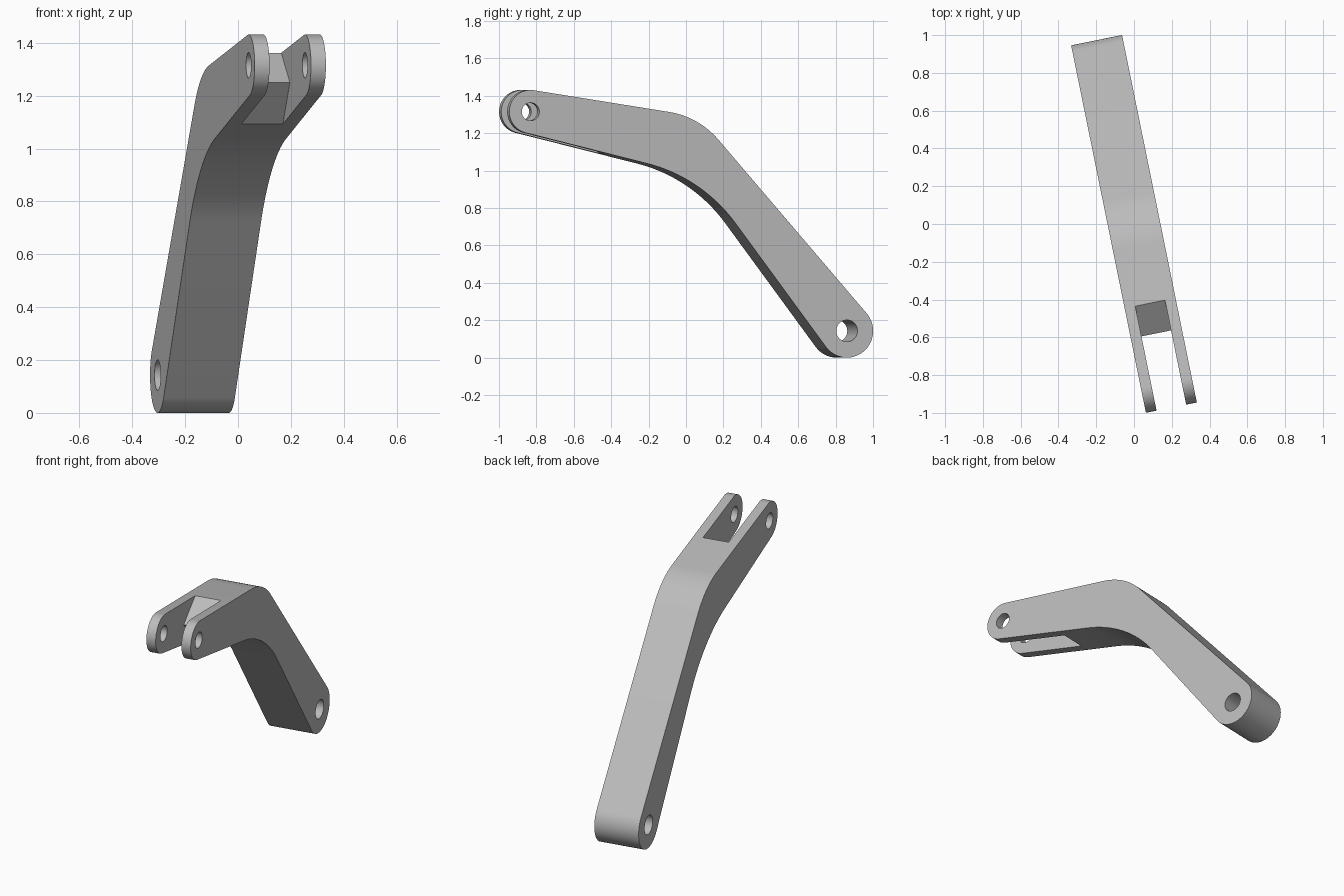
import bpy, bmesh, math
from mathutils import Vector, Matrix

cube = bpy.data.objects.get("Cube")
if cube:
    bpy.data.objects.remove(cube, do_unlink=True)

HALF_WIDTH = 0.1375
SLOT_HALF = 0.08
YAW = Matrix.Rotation(math.radians(11.5), 4, 'Z')

grey = bpy.data.materials.new("plain grey")
grey.use_nodes = True
grey.diffuse_color = (0.5, 0.5, 0.5, 1)
grey.node_tree.nodes["Principled BSDF"].inputs["Base Color"].default_value = (0.5, 0.5, 0.5, 1)


def arc(c, r, a0, a1, n):
    return [c + r * Vector((math.cos(a0 + (a1 - a0) * i / n),
                            math.sin(a0 + (a1 - a0) * i / n))) for i in range(n + 1)]


def tangent_angle(p, c, r, side):
    """Angle on the circle where the tangent line from p touches it."""
    d = p - c
    return math.atan2(d.y, d.x) + side * math.acos(r / d.length)


def on_circle(c, r, a):
    return c + r * Vector((math.cos(a), math.sin(a)))


def fillet(prev, corner, nxt, r, n=24):
    a, b = (prev - corner).normalized(), (nxt - corner).normalized()
    half = a.angle(b) / 2
    centre = corner + (a + b).normalized() * r / math.sin(half)
    t = r / math.tan(half)
    s, e = corner + a * t - centre, corner + b * t - centre
    a0, a1 = math.atan2(s.y, s.x), math.atan2(e.y, e.x)
    return arc(centre, r, a0, a1, n)


def extrude_profile(name, pts, half):
    """Side profile (length, height) extruded across the width."""
    bm = bmesh.new()
    face = bm.faces.new([bm.verts.new((-half, p[0], p[1])) for p in pts])
    res = bmesh.ops.extrude_face_region(bm, geom=[face])
    verts = [g for g in res["geom"] if isinstance(g, bmesh.types.BMVert)]
    bmesh.ops.translate(bm, verts=verts, vec=(2 * half, 0, 0))
    bmesh.ops.recalc_face_normals(bm, faces=bm.faces)
    mesh = bpy.data.meshes.new(name)
    bm.to_mesh(mesh)
    bm.free()
    mesh.materials.append(grey)
    ob = bpy.data.objects.new(name, mesh)
    bpy.context.collection.objects.link(ob)
    return ob


# Bent arm outline: two round ends joined by tangents and filleted bends
foot, foot_r = Vector((0.85, 0.143)), 0.143
lug, lug_r = Vector((-0.876, 1.315)), 0.116
top_bend, low_bend = Vector((0.042, 1.288)), Vector((0.059, 0.964))

lug_top = tangent_angle(top_bend, lug, lug_r, 1)
lug_low = tangent_angle(low_bend, lug, lug_r, -1)
foot_top = tangent_angle(top_bend, foot, foot_r, -1)
foot_low = tangent_angle(low_bend, foot, foot_r, 1)
while lug_low < lug_top:
    lug_low += 2 * math.pi
while foot_top < foot_low:
    foot_top += 2 * math.pi

outline = arc(lug, lug_r, lug_top, lug_low, 32)
outline += fillet(outline[-1], low_bend, on_circle(foot, foot_r, foot_low), 0.86)
outline += arc(foot, foot_r, foot_low, foot_top, 32)
outline += fillet(outline[-1], top_bend, outline[0], 0.45)
arm = extrude_profile("forked_arm", outline, HALF_WIDTH)

# Fork slot with pointed web, and the two pin holes
tip, top, low = Vector((-0.591, 1.25)), Vector((-0.426, 1.363)), Vector((-0.46, 1.093))
slot = [Vector((-1.2, 1.8)), tip + (top - tip) * 3, tip, tip + (low - tip) * 2,
        Vector((-1.2, 0.8))]
cutters = [extrude_profile("slot_cutter", slot, SLOT_HALF)]
for name, c, r in (("lug_hole_cutter", lug, 0.048), ("foot_hole_cutter", foot, 0.058)):
    cutters.append(extrude_profile(name, arc(c, r, 0, 2 * math.pi, 40)[:-1], 0.3))

bpy.context.view_layer.objects.active = arm
for cutter in cutters:
    cutter.hide_render = True
    mod = arm.modifiers.new(cutter.name, 'BOOLEAN')
    mod.operation = 'DIFFERENCE'
    mod.solver = 'EXACT'
    mod.object = cutter
    bpy.ops.object.modifier_apply(modifier=mod.name)
    bpy.data.objects.remove(cutter, do_unlink=True)

# Turn the arm slightly and smooth its round parts
arm.data.transform(YAW)
for ob in bpy.context.selected_objects:
    ob.select_set(False)
arm.select_set(True)
bpy.ops.object.shade_smooth_by_angle(angle=math.radians(25))
